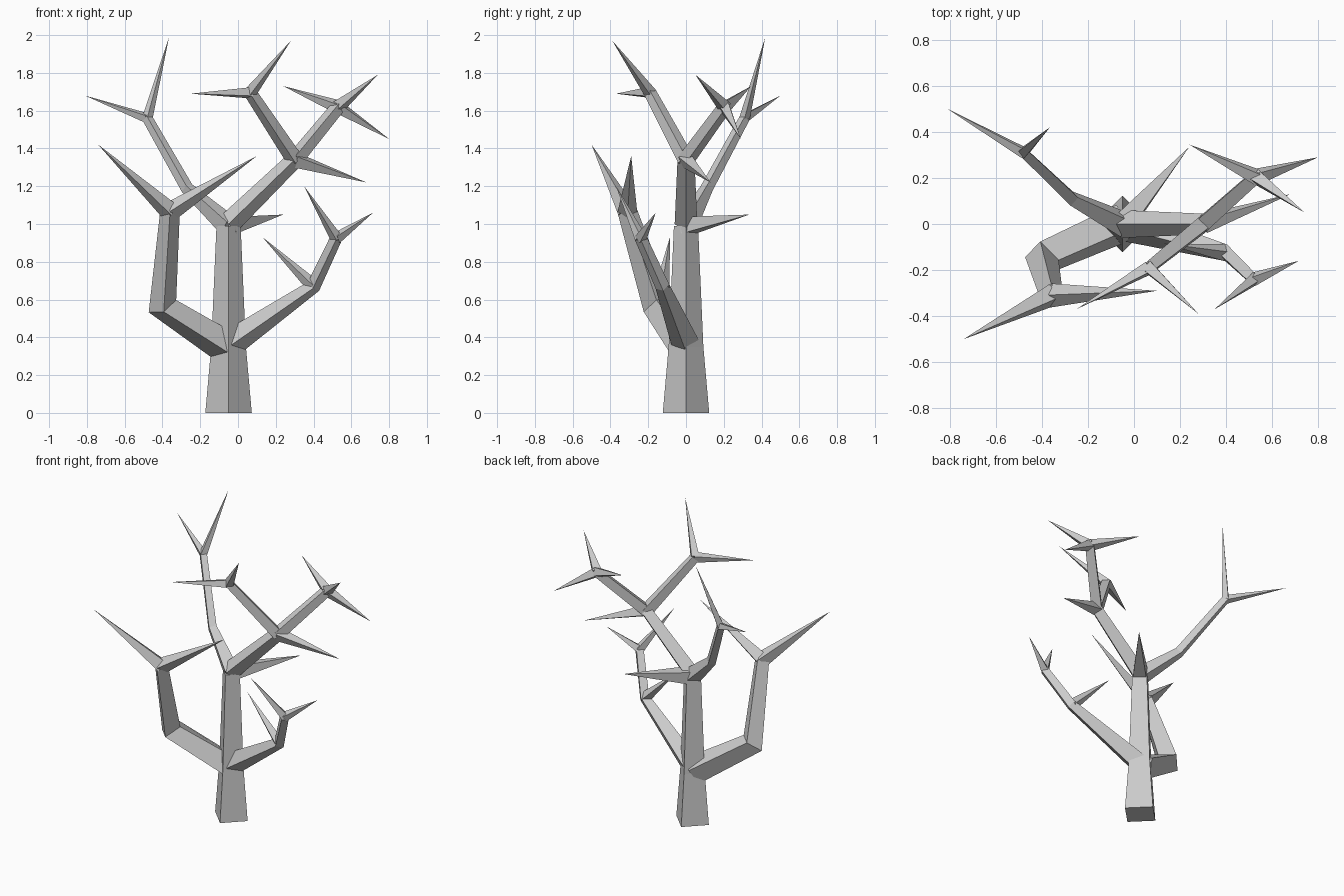
import bpy
import bmesh
from mathutils import Vector

if "Cube" in bpy.data.objects:
    bpy.data.objects.remove(bpy.data.objects["Cube"])

X, Y, Z = Vector((1, 0, 0)), Vector((0, 1, 0)), Vector((0, 0, 1))


def add_limb(bm, path):
    """Four-sided tapered tube through (x, y, z, radius); radius 0 is a point."""
    pts = [Vector(p[:3]) for p in path]
    rings = []
    for i, p in enumerate(pts):
        r = path[i][3]
        if r == 0:
            rings.append([bm.verts.new(p)])
            continue
        t = Vector()
        if i > 0:
            t += (p - pts[i - 1]).normalized()
        if i < len(pts) - 1:
            t += (pts[i + 1] - p).normalized()
        q = Z.rotation_difference(t.normalized())
        u, v = q @ X * r, q @ Y * r
        rings.append([bm.verts.new(p + d) for d in (u, v, -u, -v)])
    bm.faces.new(rings[0][::-1])
    for a, b in zip(rings, rings[1:]):
        for k in range(4):
            n = (k + 1) % 4
            if len(b) == 1:
                bm.faces.new((a[k], a[n], b[0]))
            else:
                bm.faces.new((a[k], a[n], b[n], b[k]))
    if len(rings[-1]) == 4:
        bm.faces.new(rings[-1])


def branch(name, path, tips=()):
    """A limb plus spikes; each tip is (start point index, x, y, z)."""
    bm = bmesh.new()
    add_limb(bm, path)
    for i, *tip in tips:
        add_limb(bm, [path[i], (*tip, 0)])
    me = bpy.data.meshes.new(name)
    bm.to_mesh(me)
    bm.free()
    ob = bpy.data.objects.new(name, me)
    bpy.context.collection.objects.link(ob)


# Trunk with its rear spike at the fork
branch("trunk",
       [(-.05, 0, 0, .123), (-.05, 0, .35, .092), (-.05, 0, .99, .064)],
       [(2, .24, .335, 1.05)])

# Low limbs
branch("low_left_branch",
       [(-.06, 0, .345, .09), (-.40, -.15, .565, .08), (-.36, -.31, 1.065, .052)],
       [(2, -.74, -.50, 1.42), (2, .10, -.29, 1.36)])
branch("low_right_branch",
       [(-.05, 0, .36, .075), (.40, -.125, .67, .038), (.52, -.24, .925, .032)],
       [(1, .13, -.085, .93), (2, .35, -.37, 1.20), (2, .715, -.16, 1.06)])

# Upper left limb
branch("upper_left_branch",
       [(-.05, 0, .99, .06), (-.27, .11, 1.19, .034), (-.48, .31, 1.56, .028)],
       [(2, -.81, .50, 1.68), (2, -.365, .42, 1.99)])

# Upper right limb and its two forks
branch("upper_right_branch",
       [(-.05, 0, 1.0, .06), (.30, 0, 1.34, .045)],
       [(1, .68, .13, 1.22)])
branch("inner_fork",
       [(.30, 0, 1.34, .045), (.065, -.19, 1.695, .034)],
       [(1, -.25, -.37, 1.69), (1, .28, -.39, 1.97)])
branch("outer_fork",
       [(.30, 0, 1.34, .045), (.53, .205, 1.62, .038)],
       [(1, .24, .345, 1.73), (1, .74, .05, 1.79), (1, .80, .29, 1.45)])
